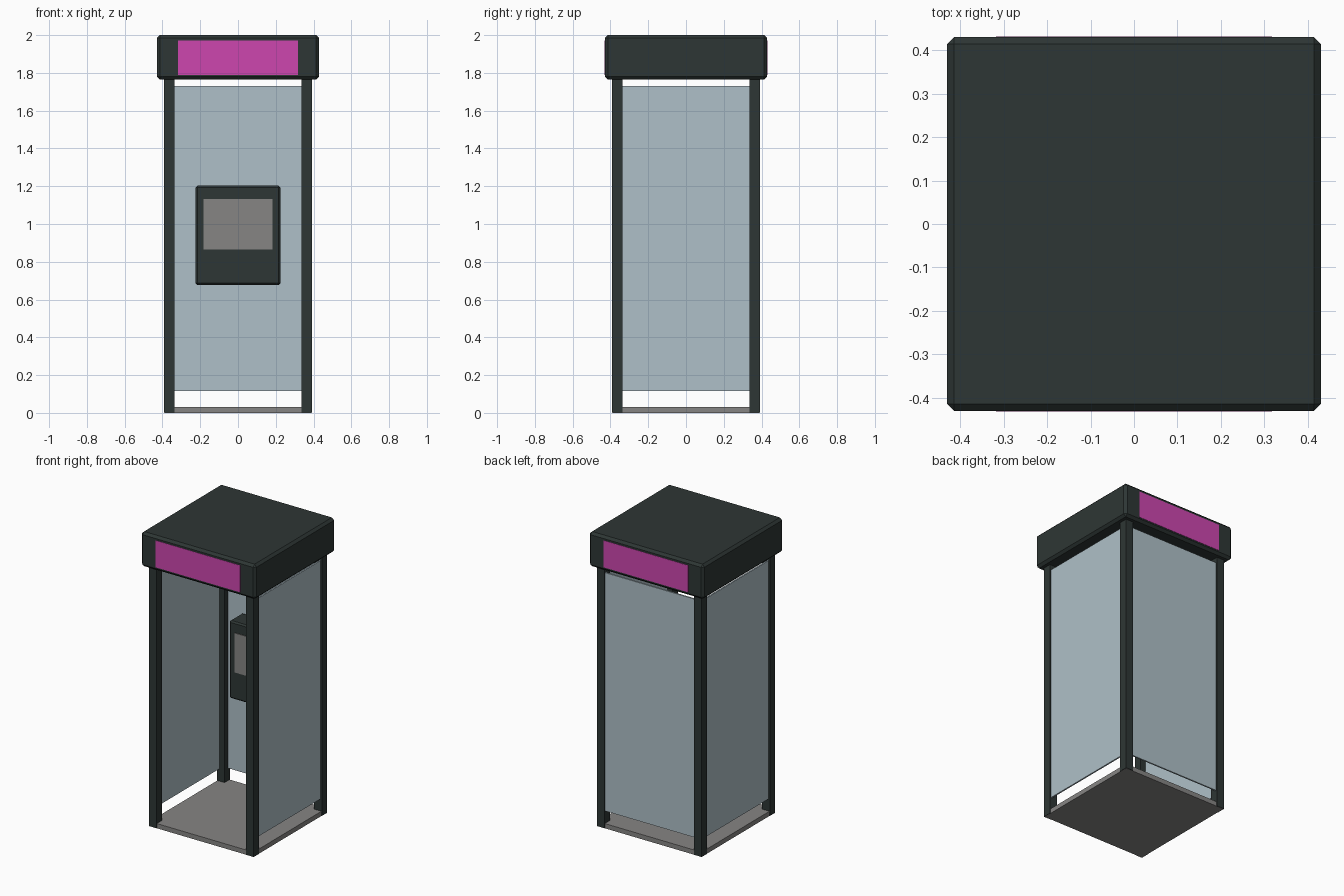
import bpy
import bmesh
from mathutils import Vector

default = bpy.data.objects.get("Cube")
if default:
    bpy.data.objects.remove(default, do_unlink=True)


def make_material(name, rgb):
    mat = bpy.data.materials.new(name)
    mat.use_nodes = True
    mat.diffuse_color = (*rgb, 1)
    bsdf = mat.node_tree.nodes["Principled BSDF"]
    bsdf.inputs["Base Color"].default_value = (*rgb, 1)
    bsdf.inputs["Roughness"].default_value = 0.6
    return mat


DARK = make_material("dark green grey metal", (0.027, 0.037, 0.035))
GLASS = make_material("pale blue glass", (0.43, 0.53, 0.58))
GREY = make_material("mid grey", (0.24, 0.235, 0.23))
PINK = make_material("magenta sign", (0.61, 0.062, 0.43))


def box(name, low, high, mat, bevel=0):
    """Box between two corners, with an optional one-step chamfer."""
    low, high = Vector(low), Vector(high)
    size, centre = high - low, (low + high) / 2
    bm = bmesh.new()
    bmesh.ops.create_cube(bm, size=1)
    bmesh.ops.scale(bm, vec=size, verts=bm.verts)
    if bevel:
        bmesh.ops.bevel(bm, geom=bm.edges[:], offset=bevel, segments=1,
                        affect='EDGES')
    mesh = bpy.data.meshes.new(name)
    bm.to_mesh(mesh)
    bm.free()
    mesh.materials.append(mat)
    obj = bpy.data.objects.new(name, mesh)
    obj.location = centre
    bpy.context.collection.objects.link(obj)
    return obj


OUT, INN = 0.393, 0.336          # outer and inner faces of the posts
ROOF, ROOF_Z = 0.43, 1.765       # roof half width and underside
GLASS_LOW, GLASS_HIGH = 0.115, 1.73

# Floor slab
box("floor", (-0.39, -0.39, 0), (0.39, 0.39, 0.032), GREY)

# Corner posts
for sx, side in ((-1, "right"), (1, "left")):
    for sy, end in ((-1, "front"), (1, "back")):
        mid = (OUT + INN) / 2
        half = (OUT - INN) / 2
        box(f"{end}_{side}_post",
            (sx * mid - half, sy * mid - half, 0.001),
            (sx * mid + half, sy * mid + half, ROOF_Z + 0.02), DARK)

# Glass panels on the sides and back, open at the front
for sx, side in ((-1, "right"), (1, "left")):
    box(f"{side}_glass", (sx * 0.38 - 0.005, -INN, GLASS_LOW),
        (sx * 0.38 + 0.005, INN, GLASS_HIGH), GLASS)
box("back_glass", (-INN, 0.375, GLASS_LOW), (INN, 0.385, GLASS_HIGH), GLASS)

# Chamfered roof block with a sign plate at front and back
box("roof", (-ROOF, -ROOF, ROOF_Z), (ROOF, ROOF, 2), DARK, bevel=0.016)
for sy, end in ((-1, "front"), (1, "back")):
    box(f"{end}_sign", (-0.318, sy * ROOF - 0.002, 1.79),
        (0.318, sy * ROOF + 0.002, 1.972), PINK)

# Telephone unit on the back wall with its grey face plate
box("telephone_unit", (-0.225, 0.225, 0.677), (0.225, 0.365, 1.203), DARK,
    bevel=0.01)
box("telephone_plate", (-0.182, 0.22, 0.865), (0.182, 0.228, 1.132), GREY)
